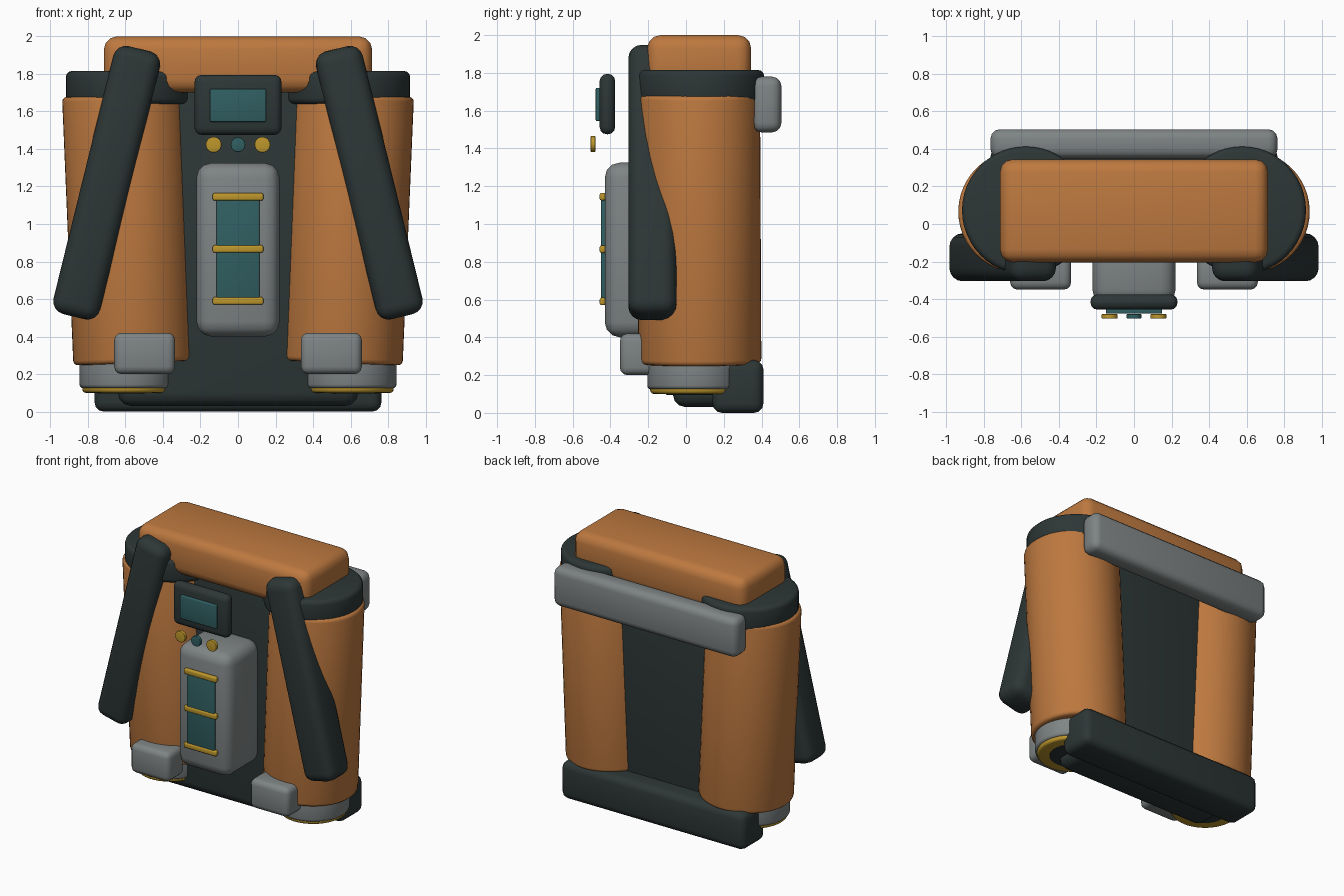
import bpy, bmesh, math
from mathutils import Matrix, Vector

cube = bpy.data.objects.get("Cube")
if cube:
    bpy.data.objects.remove(cube, do_unlink=True)


def material(name, rgb):
    m = bpy.data.materials.new(name)
    m.use_nodes = True
    m.diffuse_color = (*rgb, 1)
    m.node_tree.nodes["Principled BSDF"].inputs["Base Color"].default_value = (*rgb, 1)
    return m


ORANGE = material("orange", (0.51, 0.19, 0.05))
GREY = material("grey", (0.21, 0.23, 0.23))
DARK = material("charcoal", (0.026, 0.037, 0.037))
TEAL = material("teal", (0.03, 0.115, 0.122))
GOLD = material("gold", (0.51, 0.31, 0.025))


def finish(bm, name, mat, matrix):
    mesh = bpy.data.meshes.new(name)
    bm.to_mesh(mesh)
    bm.free()
    mesh.materials.append(mat)
    ob = bpy.data.objects.new(name, mesh)
    bpy.context.collection.objects.link(ob)
    ob.matrix_world = matrix
    bpy.ops.object.select_all(action="DESELECT")
    ob.select_set(True)
    bpy.context.view_layer.objects.active = ob
    bpy.ops.object.shade_smooth_by_angle(angle=math.radians(40))
    return ob


def box(name, mat, xs, ys, zs, bevel, tilt=0, segments=3):
    """Rounded box given by its extents, tilted about y."""
    bm = bmesh.new()
    bmesh.ops.create_cube(bm, size=1)
    size = [b - a for a, b in (xs, ys, zs)]
    bmesh.ops.scale(bm, vec=size, verts=bm.verts)
    bmesh.ops.bevel(bm, geom=bm.edges[:], offset=bevel, segments=segments,
                    profile=0.5, affect="EDGES")
    centre = Vector([(a + b) / 2 for a, b in (xs, ys, zs)])
    return finish(bm, name, mat, Matrix.Translation(centre) @ Matrix.Rotation(tilt, 4, "Y"))


def cylinder(name, mat, start, end, radius, bevel, sides=48):
    """Round-edged cylinder between two points."""
    start, end = Vector(start), Vector(end)
    axis = end - start
    bm = bmesh.new()
    bmesh.ops.create_cone(bm, cap_ends=True, segments=sides, radius1=radius,
                          radius2=radius, depth=axis.length)
    rims = [e for e in bm.edges if any(len(f.verts) > 4 for f in e.link_faces)]
    bmesh.ops.bevel(bm, geom=rims, offset=bevel, segments=3, profile=0.5, affect="EDGES")
    turn = axis.to_track_quat("Z", "Y").to_matrix().to_4x4()
    return finish(bm, name, mat, Matrix.Translation((start + end) / 2) @ turn)


# Core, top pad and rear bars
box("core_body", DARK, (-0.64, 0.64), (-0.07, 0.27), (0.03, 1.78), 0.07)
box("top_pad", ORANGE, (-0.715, 0.715), (-0.205, 0.345), (1.7, 2.0), 0.07)
box("upper_rear_bar", GREY, (-0.765, 0.765), (0.35, 0.505), (1.485, 1.78), 0.05)
box("lower_rear_bar", DARK, (-0.765, 0.765), (0.14, 0.41), (0.0, 0.28), 0.05)

for side, s in (("left", 1), ("right", -1)):
    # Leaning tank with its lid
    cylinder(side + "_tank", ORANGE, (s * 0.552, 0.073, 0.26), (s * 0.612, 0.066, 1.69), 0.326, 0.025)
    cylinder(side + "_tank_lid", DARK, (s * 0.577, 0.073, 1.64), (s * 0.577, 0.073, 1.815), 0.34, 0.03)

    # Nozzle below the tank
    cylinder(side + "_nozzle", GREY, (s * 0.595, 0.045, 0.125), (s * 0.595, 0.045, 0.32), 0.25, 0.02)
    cylinder(side + "_nozzle_ring", GOLD, (s * 0.595, 0.045, 0.1), (s * 0.595, 0.045, 0.15), 0.235, 0.02)
    cylinder(side + "_nozzle_opening", DARK, (s * 0.595, 0.045, 0.096), (s * 0.595, 0.045, 0.104), 0.15, 0.002)

    # Front foot block and shoulder strap
    box(side + "_foot_block", GREY, sorted((s * 0.335, s * 0.66)), (-0.35, -0.15), (0.2, 0.42), 0.04)
    box(side + "_strap", DARK, (s * 0.7 - 0.128, s * 0.7 + 0.128), (-0.305, -0.05),
        (0.485, 1.955), 0.07, tilt=-s * math.radians(13.8), segments=4)

# Front canister with window and clamps
box("canister", GREY, (-0.222, 0.222), (-0.43, -0.03), (0.4, 1.325), 0.08)
box("canister_window", TEAL, (-0.115, 0.115), (-0.45, -0.42), (0.59, 1.15), 0.008)
for i, z in enumerate((0.59, 0.867, 1.145)):
    box(f"canister_clamp_{i + 1}", GOLD, (-0.135, 0.135), (-0.457, -0.425), (z - 0.02, z + 0.02), 0.01)

# Display and round buttons
box("display_housing", DARK, (-0.232, 0.232), (-0.457, -0.375), (1.475, 1.795), 0.038)
box("display_screen", TEAL, (-0.15, 0.15), (-0.478, -0.45), (1.545, 1.72), 0.006)
for name, mat, x, r in (("right_button", GOLD, -0.13, 0.042), ("middle_button", TEAL, 0, 0.039),
                        ("left_button", GOLD, 0.13, 0.042)):
    cylinder(name, mat, (x, -0.48, 1.423), (x, -0.505, 1.423), r, 0.004, sides=24)
